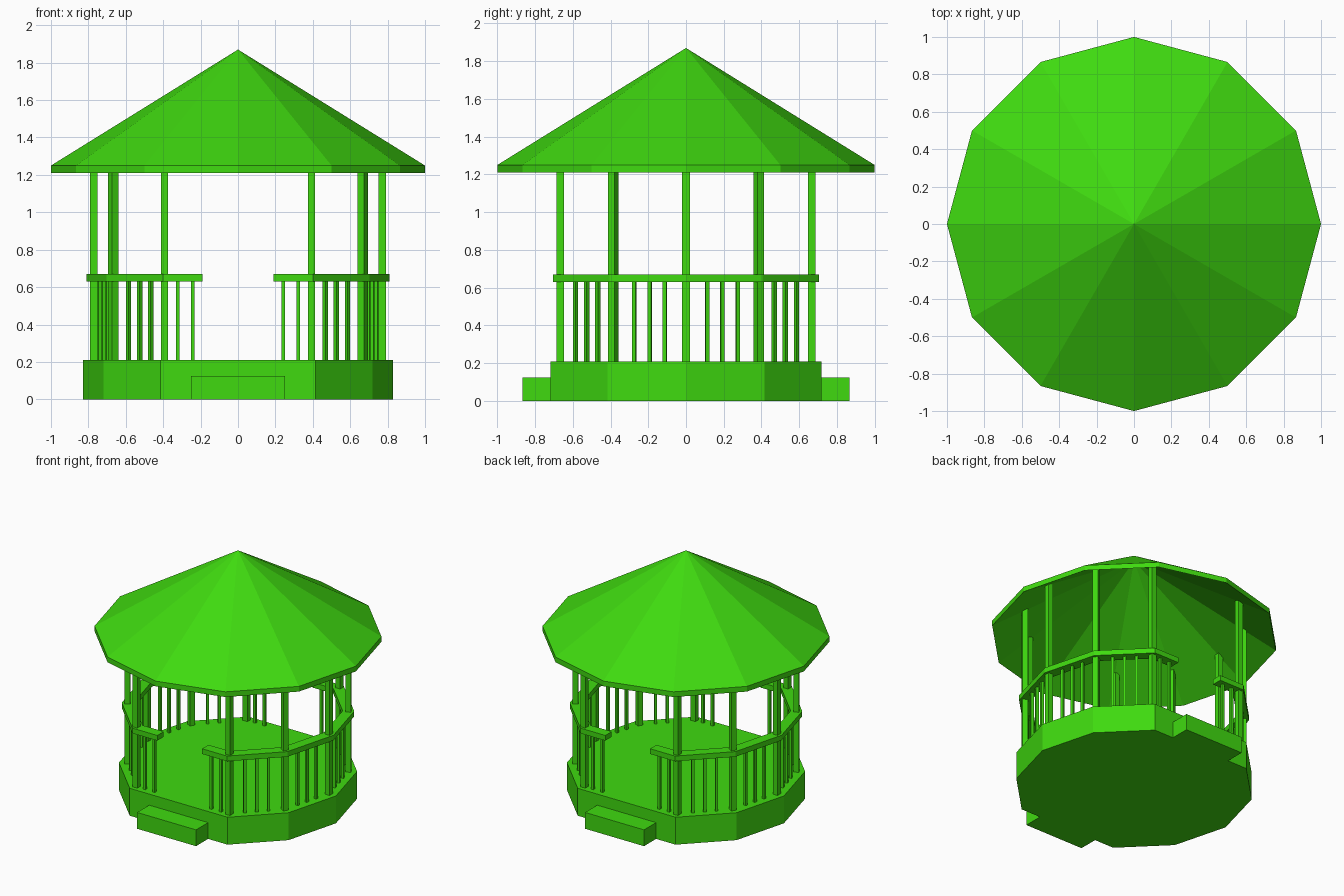
import bpy, bmesh
from math import cos, sin, radians, atan2
from mathutils import Vector

if "Cube" in bpy.data.objects:
    bpy.data.objects.remove(bpy.data.objects["Cube"])

green = bpy.data.materials.new("green_paint")
green.diffuse_color = (0.05, 0.7, 0.005, 1)
green.use_nodes = True
green.node_tree.nodes["Principled BSDF"].inputs["Base Color"].default_value = green.diffuse_color


def finish(name, bm):
    bmesh.ops.recalc_face_normals(bm, faces=bm.faces)
    mesh = bpy.data.meshes.new(name)
    bm.to_mesh(mesh)
    bm.free()
    mesh.materials.append(green)
    obj = bpy.data.objects.new(name, mesh)
    bpy.context.collection.objects.link(obj)
    return obj


def polar(r, deg):
    return Vector((r * cos(radians(deg)), r * sin(radians(deg))))


def ring(bm, pts, z):
    return [bm.verts.new((p.x, p.y, z)) for p in pts]


def bridge(bm, a, b):
    n = len(a)
    for i in range(n):
        j = (i + 1) % n
        bm.faces.new((a[i], a[j], b[j], b[i]))


def box(name, x, y, z0, z1, sx, sy, rot=0):
    bm = bmesh.new()
    bmesh.ops.create_cube(bm, size=1)
    obj = finish(name, bm)
    obj.location = (x, y, (z0 + z1) / 2)
    obj.scale = (sx, sy, z1 - z0)
    obj.rotation_euler.z = rot
    return obj


# Floor platform: twelve-sided, with the front and back corners cut flat
corners = [a for a in range(0, 360, 30) if a not in (90, 270)]
bm = bmesh.new()
outline = [polar(0.83, a) for a in corners]
low, high = ring(bm, outline, 0), ring(bm, outline, 0.21)
bridge(bm, low, high)
bm.faces.new(low)
bm.faces.new(high)
finish("platform", bm)

# Steps at front and back
for name, s in (("front_step", -1), ("back_step", 1)):
    box(name, 0, s * 0.7825, 0, 0.125, 0.5, 0.165)

# Roof: twelve-sided cone shell with a short fascia
bm = bmesh.new()
outline = [polar(1.0, a) for a in range(0, 360, 30)]
low, high = ring(bm, outline, 1.21), ring(bm, outline, 1.25)
bridge(bm, low, high)
for edge, z in ((low, 1.83), (high, 1.87)):
    tip = bm.verts.new((0, 0, z))
    for i in range(12):
        bm.faces.new((edge[i], edge[(i + 1) % 12], tip))
finish("roof", bm)

# Posts; those beside the openings stand square to the front
for a in corners:
    p = polar(0.77, a)
    square = a % 180 in (60, 120)
    if square:
        p.x = 0.393 if p.x > 0 else -0.393
    box("post", p.x, p.y, 0.21, 1.36, 0.04, 0.04, 0 if square else radians(a))


def handrail(name, path, half):
    """Mitred rectangular rail along a flat path."""
    bm = bmesh.new()
    rings = []
    for i, p in enumerate(path):
        d0 = (p - path[max(i - 1, 0)]) if i else path[1] - p
        d1 = (path[i + 1] - p) if i < len(path) - 1 else d0
        n0 = Vector((d0.y, -d0.x)).normalized()
        n1 = Vector((d1.y, -d1.x)).normalized()
        m = (n0 + n1).normalized()
        m = m * (half / m.dot(n0))
        rings.append([bm.verts.new((q.x, q.y, z)) for q, z in
                      ((p - m, 0.63), (p + m, 0.63), (p + m, 0.67), (p - m, 0.67))])
    for a, b in zip(rings, rings[1:]):
        bridge(bm, a, b)
    bm.faces.new(rings[0])
    bm.faces.new(rings[-1])
    finish(name, bm)


# Railings on the right and left halves
for side, s in (("right", 1), ("left", -1)):
    path = [polar(0.77, a) for a in (-60, -30, 0, 30, 60)]
    path = [Vector((0.19, path[0].y))] + path + [Vector((0.19, path[-1].y))]
    path = [Vector((s * p.x, p.y)) for p in path]
    handrail(side + "_handrail", path, 0.039)
    # Three balusters per bay
    for a, b in zip(path[1:-1], path[2:-1]):
        d = b - a
        for t in (0.29, 0.5, 0.71):
            p = a + d * t
            box(side + "_baluster", p.x, p.y, 0.21, 0.63, 0.02, 0.02, atan2(d.y, d.x))
    # Two balusters beside each opening
    for x in (0.242, 0.322):
        for y in (path[0].y, path[-1].y):
            box(side + "_end_baluster", s * x, y, 0.21, 0.63, 0.02, 0.02)
